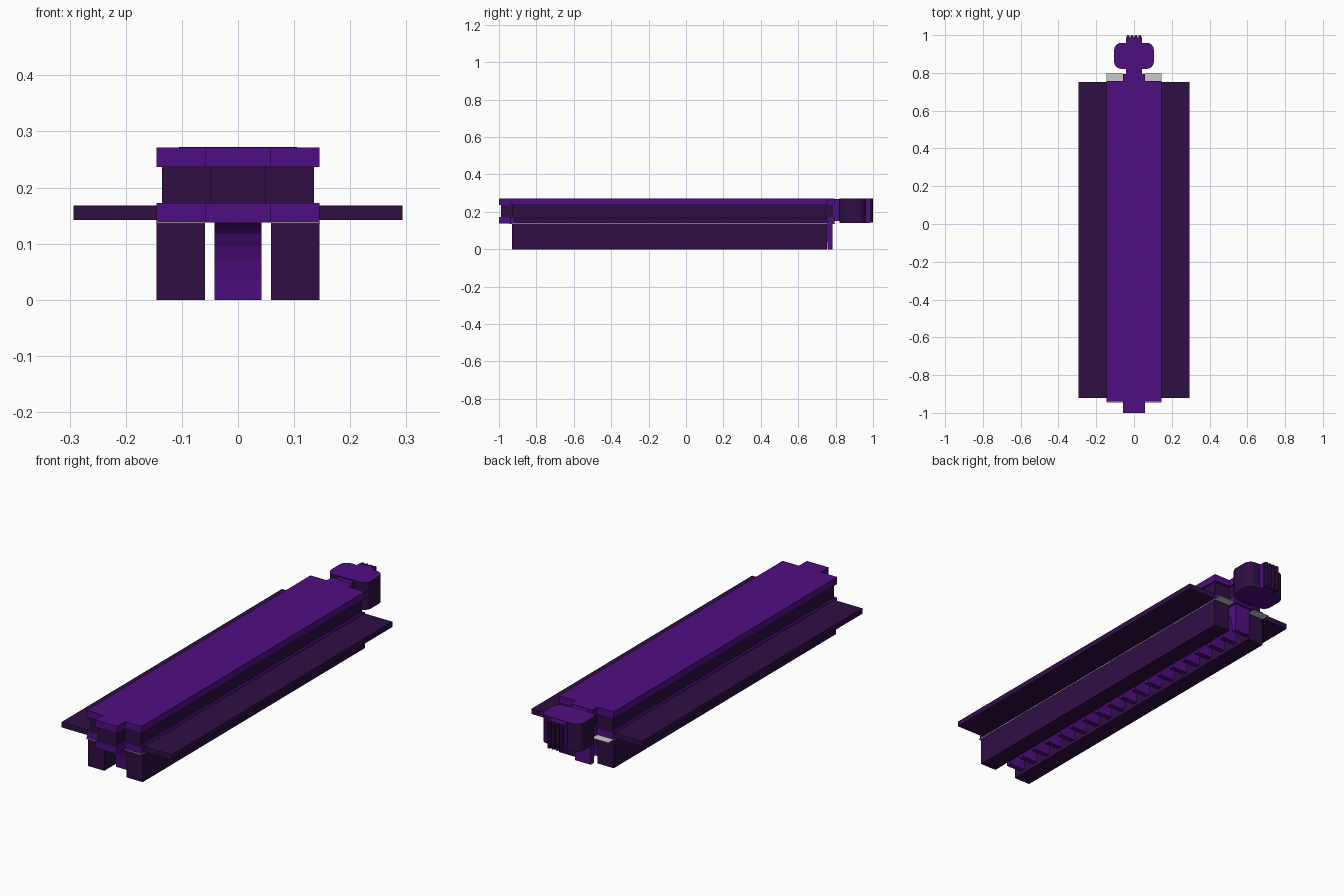
import bpy, bmesh, math

if "Cube" in bpy.data.objects:
    bpy.data.objects.remove(bpy.data.objects["Cube"])

def material(name, rgb):
    m = bpy.data.materials.new(name)
    m.diffuse_color = (*rgb, 1)
    m.use_nodes = True
    m.node_tree.nodes["Principled BSDF"].inputs["Base Color"].default_value = m.diffuse_color
    return m

PURPLE = material("purple", (0.078, 0.0045, 0.225))
DARK = material("dark_plum", (0.028, 0.0045, 0.056))
GREY = material("light_grey", (0.60, 0.60, 0.60))

def prism(name, pts, lo, hi, mats, axis="z"):
    """Extrude a closed outline; axis z uses (x, y) points, axis x uses (y, z)."""
    bm = bmesh.new()
    place = (lambda p, t: (p[0], p[1], t)) if axis == "z" else (lambda p, t: (t, p[0], p[1]))
    face = bm.faces.new([bm.verts.new(place(p, lo)) for p in pts])
    out = bmesh.ops.extrude_face_region(bm, geom=[face])
    vs = [v for v in out["geom"] if isinstance(v, bmesh.types.BMVert)]
    d = hi - lo
    bmesh.ops.translate(bm, verts=vs, vec=(0, 0, d) if axis == "z" else (d, 0, 0))
    bmesh.ops.recalc_face_normals(bm, faces=bm.faces)
    if len(mats) > 1:                       # caps keep slot 0, side walls use slot 1
        for f in bm.faces:
            f.material_index = 0 if abs(f.normal.z) > 0.5 else 1
    me = bpy.data.meshes.new(name)
    bm.to_mesh(me)
    bm.free()
    for m in mats:
        me.materials.append(m)
    ob = bpy.data.objects.new(name, me)
    bpy.context.collection.objects.link(ob)
    return ob

def box(name, x0, x1, y0, y1, z0, z1, mat):
    return prism(name, [(x0, y0), (x1, y0), (x1, y1), (x0, y1)], z0, z1, [mat])

def tongue_outline(w, y0, y1, t, ty0, ty1):
    half = [(t, ty0), (t, y0), (w, y0), (w, y1), (t, y1), (t, ty1)]
    return half + [(-x, y) for x, y in reversed(half)]

# Track body: two purple plates with a recessed dark web between them
plate = tongue_outline(0.145, -0.94, 0.757, 0.058, -1.0, 0.795)
prism("lower_plate", plate, 0.138, 0.172, [PURPLE])
prism("top_plate", plate, 0.237, 0.271, [PURPLE])
prism("web", tongue_outline(0.135, -0.93, 0.747, 0.05, -0.99, 0.785), 0.172, 0.237, [DARK])

# Rails, side wings and thin grey shims, on both sides
for s, side in ((1, "right"), (-1, "left")):
    def pair(part, a, b, *rest):
        box(f"{part}_{side}", min(s * a, s * b), max(s * a, s * b), *rest)
    pair("rail", 0.059, 0.145, -0.93, 0.755, 0.0, 0.136, DARK)
    pair("wing", 0.14, 0.293, -0.92, 0.752, 0.142, 0.168, DARK)
    pair("shim", 0.059, 0.146, -0.945, 0.797, 0.136, 0.139, GREY)

# Rack of hooked teeth: concave front, upright back
N, START, END, TOP = 19, -0.93, 0.785, 0.136
pitch = (END - START) / N
profile = [(START, 0.15)]
for i in range(N):
    y = START + i * pitch
    for k in range(7):
        a = math.pi / 2 * k / 6
        profile.append((y + 0.7 * pitch * math.sin(a), TOP * math.cos(a)))
    profile += [(y + 0.98 * pitch, 0.0), (y + 0.98 * pitch, TOP)]
profile.append((END, 0.15))
rack = prism("tooth_rack", profile, -0.042, 0.042, [PURPLE], "x")

# End knob: rounded body, neck and grip tip
outline = []
for cx, cy, a0 in ((0.068, 0.922, 0), (-0.068, 0.922, 90), (-0.068, 0.858, 180), (0.068, 0.858, 270)):
    for k in range(5):
        a = math.radians(a0 + 22.5 * k)
        outline.append((cx + 0.037 * math.cos(a), cy + 0.037 * math.sin(a)))
prism("knob_body", outline, 0.14, 0.272, [PURPLE, DARK])
box("knob_neck", -0.042, 0.042, 0.78, 0.83, 0.15, 0.268, PURPLE)
box("knob_tip", -0.042, 0.042, 0.95, 0.985, 0.14, 0.27, PURPLE)

# Vertical grip ribs on the tip
for i in range(4):
    cx = -0.0315 + 0.021 * i
    ring = [(cx + 0.0095 * math.cos(k * math.pi / 4), 0.9895 + 0.0105 * math.sin(k * math.pi / 4)) for k in range(8)]
    prism(f"grip_rib_{i + 1}", ring, 0.142, 0.2705, [DARK])
